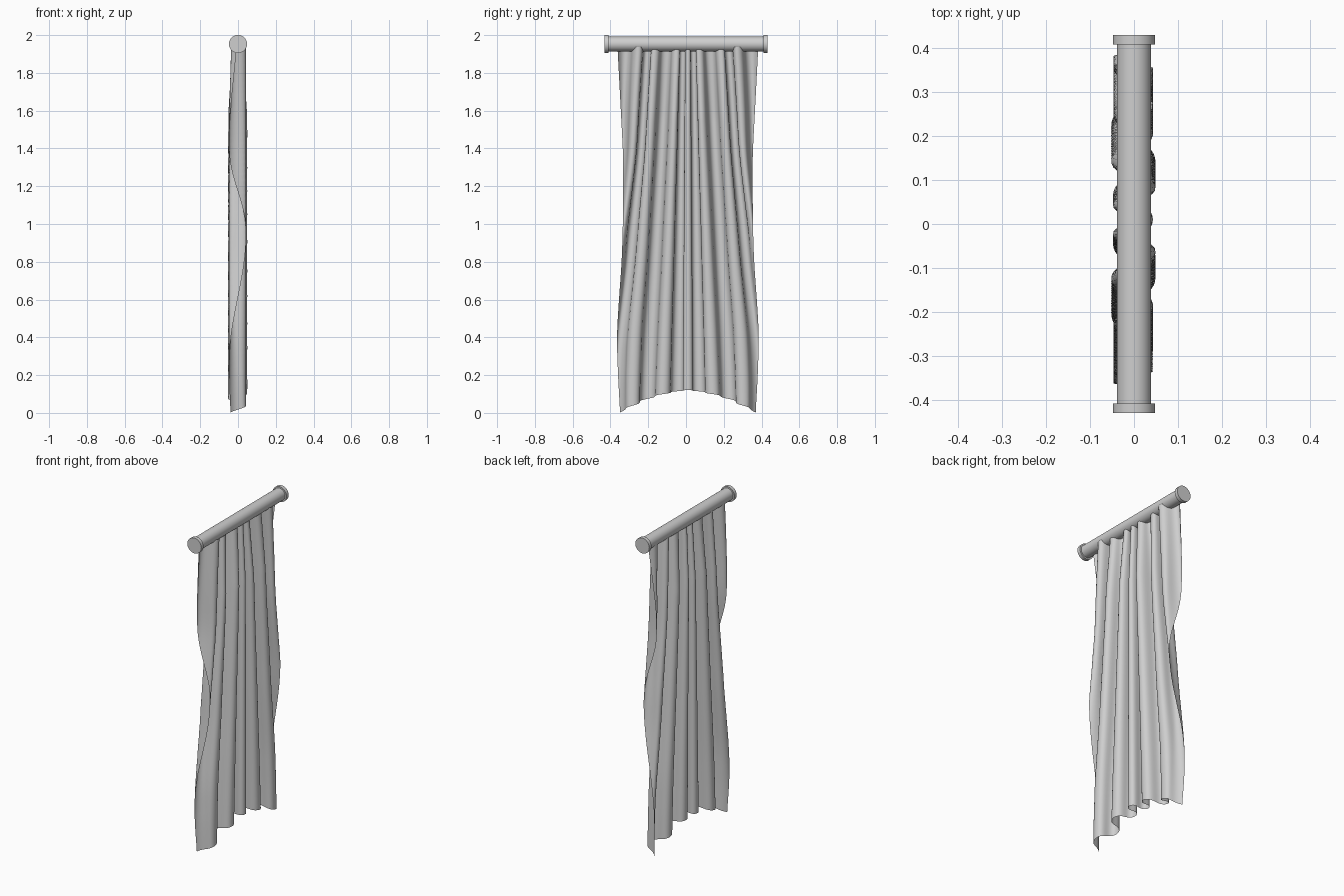
import bpy
import math

cube = bpy.data.objects.get("Cube")
if cube:
    bpy.data.objects.remove(cube, do_unlink=True)

ROD_Z = 1.953
TOP_Z = 1.938
COLS, ROWS = 140, 60


def make_material(name, rgb):
    mat = bpy.data.materials.new(name)
    mat.use_nodes = True
    mat.diffuse_color = (*rgb, 1)
    mat.node_tree.nodes["Principled BSDF"].inputs["Base Color"].default_value = (*rgb, 1)
    return mat


grey = make_material("light grey", (0.62, 0.62, 0.62))


def interp(points, t):
    """Linear interpolation through (key, value) pairs sorted by key."""
    for (a, va), (b, vb) in zip(points, points[1:]):
        if t <= b:
            return va + (vb - va) * (t - a) / (b - a)
    return points[-1][1]


def cylinder(name, radius, length, y):
    bpy.ops.mesh.primitive_cylinder_add(
        vertices=40, radius=radius, depth=length,
        location=(0, y, ROD_Z), rotation=(math.pi / 2, 0, 0))
    obj = bpy.context.object
    obj.name = name
    obj.data.materials.append(grey)
    bpy.ops.object.shade_smooth_by_angle(angle=math.radians(40))


# Rod with a flat disc at each end
cylinder("rod", 0.039, 0.83, 0)
for side, name in ((-1, "front_rod_cap"), (1, "back_rod_cap")):
    cylinder(name, 0.048, 0.022, side * 0.42)

# Half positions of successive fold crests and troughs, and the side hem
FOLDS_TOP = list(enumerate((0, .028, .056, .115, .175, .21, .255, .33, .41)))
FOLDS_BOTTOM = list(enumerate((0, .052, .13, .215, .29, .37, .42, .45, .48)))
HEM_FOLD = [(0, 4.8), (.25, 5), (.6, 5.5), (.95, 6), (1.4, 7), (2, 7.5)]
HEM_WIDTH = [(0, .358), (.15, .368), (.4, .377), (.6, .365), (.8, .35), (1.0, .344),
             (1.35, .342), (1.6, .355), (2, .376)]


def smooth(points, t, reach):
    """Average nearby samples to round off the corners."""
    return sum(interp(points, min(max(t + reach * k / 4, 0), 2))
               for k in range(-4, 5)) / 9


def curtain_point(u, v):
    side = -1 if u < 0 else 1
    height = TOP_Z * (1 - v)
    last = smooth(HEM_FOLD, height, .08)
    fold = last * abs(u)

    def spread(f):
        return interp(FOLDS_TOP, f) * (1 - v) + interp(FOLDS_BOTTOM, f) * v

    # Stretch the outer folds to meet the hem, and bulge each fold sideways
    width = smooth(HEM_WIDTH, height, .08)
    y = spread(fold) + (width - spread(last)) * abs(u) ** 3
    bulge = .006 + .005 * v
    y += bulge * math.sin(2 * math.pi * fold) * min(1, (1 - abs(u)) * 8)
    # Folds are shallower where they are gathered under the rod
    gathered = .028 + .017 * math.exp(-(fold - 6) ** 2)
    full = .045 + .007 * math.exp(-(fold - 2.4) ** 2)
    depth = gathered + (full - gathered) * min(1, v * 5)
    x = depth * math.cos(math.pi * fold) - .002
    # The lower edge drops in steps from fold to fold
    hem_z = .12 - .118 * u * u
    return x, side * y + .01, TOP_Z + (hem_z - TOP_Z) * v


# Curtain: one thin pleated sheet
verts = [curtain_point(2 * c / COLS - 1, r / ROWS)
         for r in range(ROWS + 1) for c in range(COLS + 1)]
faces = []
for r in range(ROWS):
    for c in range(COLS):
        a = r * (COLS + 1) + c
        b = a + COLS + 1
        faces.append((a, b, b + 1, a + 1))
mesh = bpy.data.meshes.new("curtain")
mesh.from_pydata(verts, [], faces)
mesh.materials.append(grey)
mesh.shade_smooth()
curtain = bpy.data.objects.new("curtain", mesh)
bpy.context.collection.objects.link(curtain)
